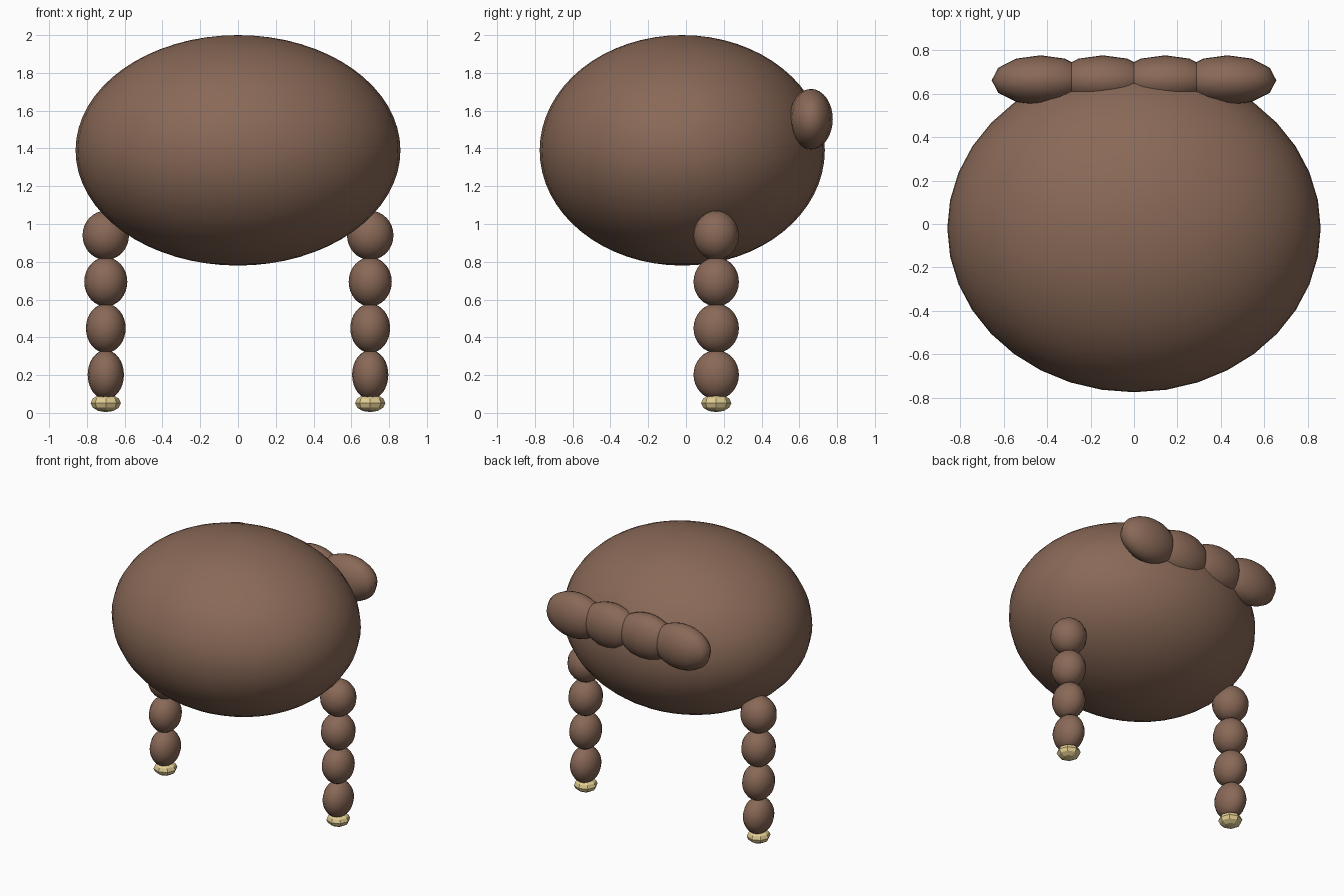
import bpy

cube = bpy.data.objects.get("Cube")
if cube:
    bpy.data.objects.remove(cube, do_unlink=True)


def make_material(name, colour):
    mat = bpy.data.materials.new(name)
    mat.use_nodes = True
    mat.diffuse_color = (*colour, 1)
    mat.node_tree.nodes["Principled BSDF"].inputs["Base Color"].default_value = (*colour, 1)
    return mat


brown = make_material("brown", (0.25, 0.14, 0.095))
tan = make_material("pale_tan", (0.76, 0.61, 0.29))


def ellipsoid(name, centre, radii, mat, segments=12, rings=16, smooth=True):
    bpy.ops.mesh.primitive_uv_sphere_add(segments=segments, ring_count=rings, radius=1, location=centre)
    obj = bpy.context.object
    obj.name = name
    obj.scale = radii
    bpy.ops.object.transform_apply(location=False, rotation=False, scale=True)
    obj.data.materials.append(mat)
    if smooth:
        bpy.ops.object.shade_smooth()
    return obj


# Large rounded body
ellipsoid("body", (0, -0.02, 1.39), (0.86, 0.755, 0.61), brown, 36, 32)

# Legs: stacked beads that narrow downward, each ending in a faceted foot
for side, x in (("left", 0.7), ("right", -0.7)):
    for i in range(4):
        ellipsoid(f"{side}_leg_bead_{i + 1}", (x, 0.16, 0.94 - 0.246 * i),
                  (0.123 - 0.009 * i, 0.12, 0.13), brown, 16, 16)
    ellipsoid(f"{side}_foot", (x, 0.16, 0.052), (0.08, 0.08, 0.048), tan, 8, 6, smooth=False)

# Row of four overlapping beads across the back
for i in range(4):
    ellipsoid(f"back_bead_{i + 1}", (0.287 * (i - 1.5), 0.662, 1.555), (0.225, 0.115, 0.16), brown)
